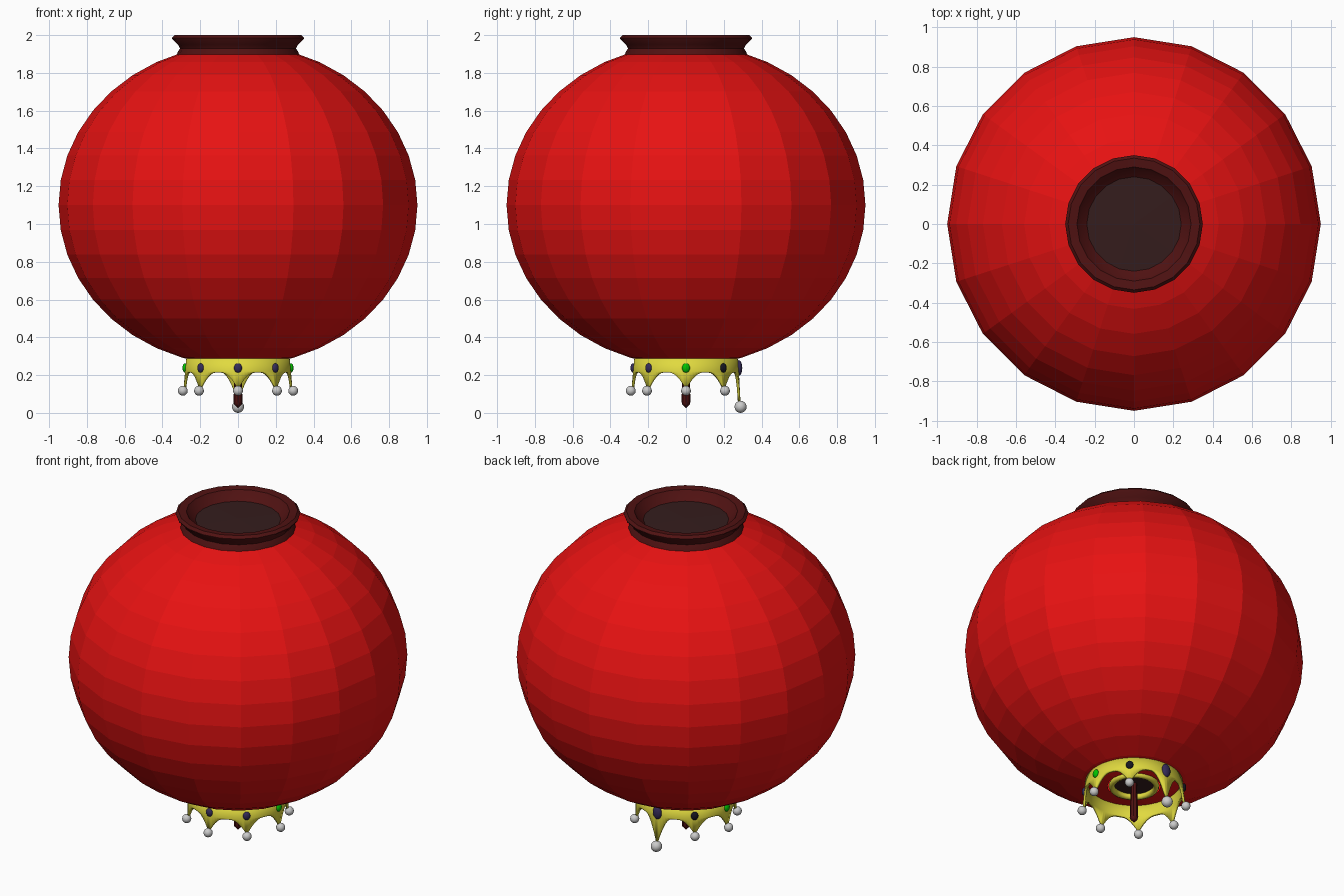
import bpy, bmesh, math
from mathutils import Matrix

if "Cube" in bpy.data.objects:
    bpy.data.objects.remove(bpy.data.objects["Cube"])

def material(name, rgb):
    m = bpy.data.materials.new(name)
    m.diffuse_color = (*rgb, 1)
    m.use_nodes = True
    m.node_tree.nodes["Principled BSDF"].inputs["Base Color"].default_value = m.diffuse_color
    return m

RED = material("red", (0.8, 0.006, 0.006))
MAROON = material("maroon", (0.08, 0.006, 0.006))
DARK = material("dark", (0.035, 0.012, 0.012))
GOLD = material("gold", (0.75, 0.70, 0.05))
BLUE = material("blue gem", (0.035, 0.025, 0.10))
GREEN = material("green gem", (0.0, 0.55, 0.0))
BLACK = material("black gem", (0.008, 0.008, 0.015))

def finish(bm, name, mat, smooth=None):
    me = bpy.data.meshes.new(name)
    bmesh.ops.recalc_face_normals(bm, faces=bm.faces)
    bm.to_mesh(me)
    bm.free()
    ob = bpy.data.objects.new(name, me)
    bpy.context.collection.objects.link(ob)
    if mat:
        me.materials.append(mat)
    if smooth:
        bpy.ops.object.select_all(action='DESELECT')
        ob.select_set(True)
        bpy.context.view_layer.objects.active = ob
        bpy.ops.object.shade_smooth_by_angle(angle=math.radians(smooth))
    return ob

def lathe(name, profile, sides, mat, smooth=None, closed=False):
    """Revolve (radius, z) points around z."""
    bm = bmesh.new()
    rings = []
    for r, z in profile:
        if r == 0:
            rings.append([bm.verts.new((0, 0, z))] * sides)
        else:
            rings.append([bm.verts.new((r * math.cos(2 * math.pi * i / sides),
                                        r * math.sin(2 * math.pi * i / sides), z))
                          for i in range(sides)])
    pairs = list(zip(rings, rings[1:])) + ([(rings[-1], rings[0])] if closed else [])
    for a, b in pairs:
        for i in range(sides):
            j = (i + 1) % sides
            bm.faces.new(list(dict.fromkeys((a[i], a[j], b[j], b[i]))))
    return finish(bm, name, mat, smooth)

def ellipsoid(name, angle, r, z, size, mat):
    bm = bmesh.new()
    bmesh.ops.create_uvsphere(bm, u_segments=16, v_segments=10, radius=1)
    bm.transform(Matrix.Rotation(angle, 4, 'Z') @ Matrix.Translation((r, 0, z))
                 @ Matrix.Diagonal((*size, 1)))
    return finish(bm, name, mat, 40)

# Faceted squashed globe, 9 degree rings
globe = [(0.95 * math.cos(math.radians(a)), 1.1 + 0.85 * math.sin(math.radians(a)))
         for a in range(-81, 73, 9)]
lathe("globe_body", globe, 20, RED)

# Flared collar and its recessed floor
lathe("top_collar", [(0.28, 1.885), (0.325, 1.895), (0.318, 1.912), (0.307, 1.93),
                     (0.318, 1.95), (0.348, 1.978), (0.35, 1.985), (0.335, 2.0),
                     (0.29, 1.995), (0.275, 1.975), (0.24, 1.945)], 20, MAROON, 40)
lathe("collar_floor", [(0.24, 1.945), (0, 1.95)], 20, DARK)

# Bottom opening: gold ring, dark plug and hanging rod
tube = [(0.125 + 0.018 * math.cos(k * math.pi / 4), 0.262 + 0.018 * math.sin(k * math.pi / 4))
        for k in range(8)]
lathe("bottom_ring", tube, 24, GOLD, 60, closed=True)
lathe("bottom_plug", [(0.13, 0.275), (0, 0.275)], 24, DARK)
lathe("hanging_rod", [(0, 0.28), (0.016, 0.28), (0.024, 0.06), (0.02, 0.045), (0, 0.025)],
      8, MAROON, 35)

# Upside-down crown band with eight points, longest at the back
POINTS, SUB = 8, 14
COUNT = POINTS * SUB
bm = bmesh.new()
cols = []
for i in range(COUNT):
    a = math.pi / 2 + 2 * math.pi * i / COUNT
    near = (i + SUB // 2) % SUB - SUB // 2
    u = abs(near) / (SUB / 2)
    back = i == 0 or min(i, COUNT - i) <= SUB // 2
    depth = 0.165 if back else 0.09
    low = 0.218 - depth * max(0, 1 - u / 0.85) ** 2
    col = []
    for z, r in ((0.305, 0.272), (0.22, 0.28), (low - 0.004, 0.28 + 0.1 * (0.218 - low) * 0.09 / depth)):
        col.append(bm.verts.new((r * math.cos(a), r * math.sin(a), z)))
    cols.append(col)
for i in range(COUNT):
    a, b = cols[i], cols[(i + 1) % COUNT]
    for k in range(2):
        bm.faces.new((a[k], a[k + 1], b[k + 1], b[k]))
crown = finish(bm, "crown_band", GOLD, 40)
mod = crown.modifiers.new("thickness", 'SOLIDIFY')
mod.thickness = 0.014

# Gems and tip balls
gems = [BLUE, BLACK, GREEN, BLUE, BLUE, BLUE, GREEN, BLACK]
for i, mat in enumerate(gems):
    a = math.pi / 2 + i * math.pi / 4
    big = i == 0
    ellipsoid(f"gem_{i}", a, 0.28, 0.238,
              (0.018, 0.028, 0.041) if big else (0.014, 0.021, 0.025), mat)
    s = 0.032 if big else 0.026
    ellipsoid(f"tip_ball_{i}", a, 0.289 if big else 0.292, s if big else 0.117, (s, s, s), None)
